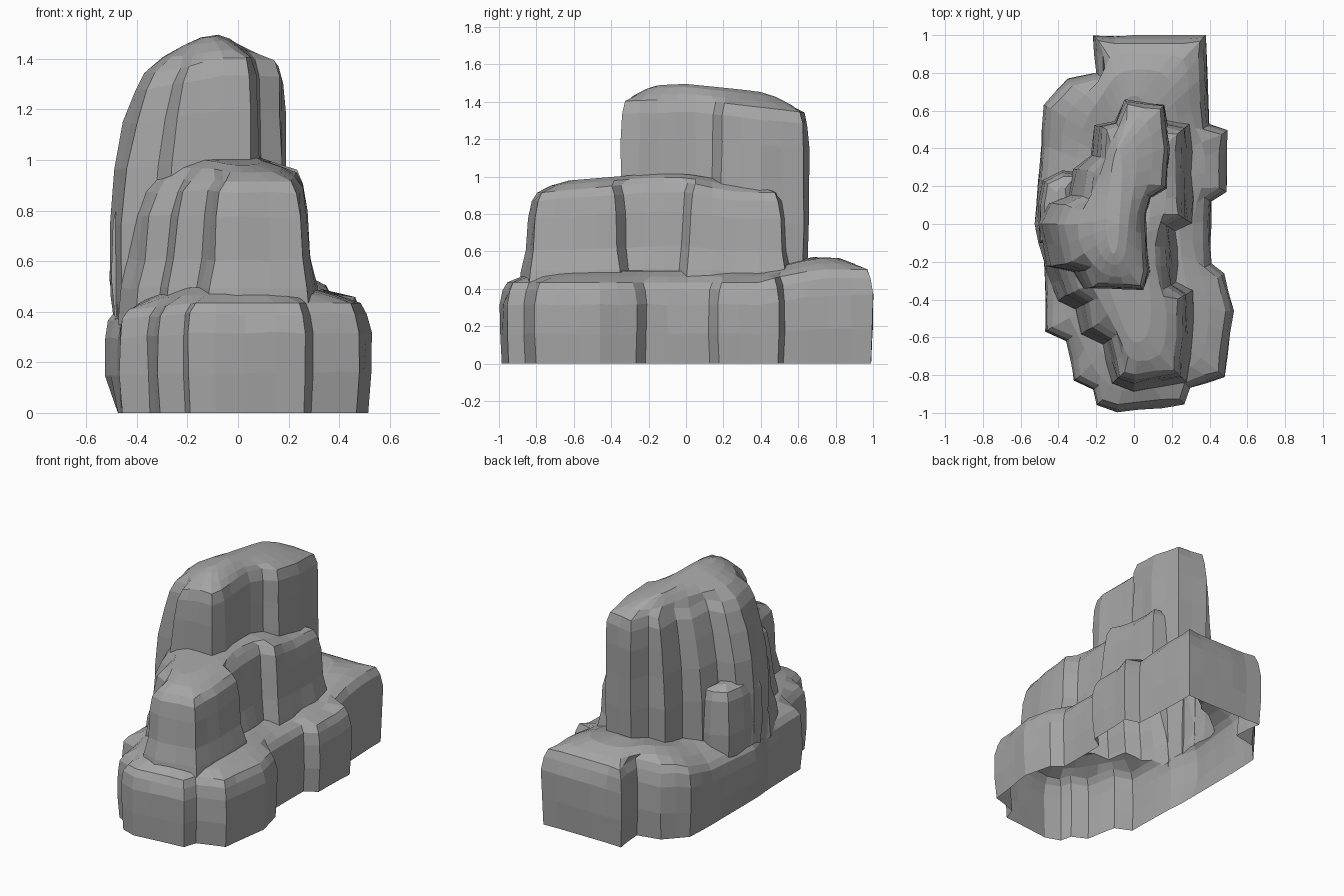
import bpy, bmesh, random
from mathutils import Vector

if "Cube" in bpy.data.objects:
    bpy.data.objects.remove(bpy.data.objects["Cube"])

random.seed(4)
rock = bpy.data.materials.new("grey_rock")
rock.diffuse_color = (0.38, 0.38, 0.38, 1)
rock.use_nodes = True
rock.node_tree.nodes["Principled BSDF"].inputs["Base Color"].default_value = rock.diffuse_color


def refine(pts, step=0.11):
    """Split long outline edges so walls carry several facets."""
    out = []
    for i, p in enumerate(pts):
        a, b = Vector(p), Vector(pts[(i + 1) % len(pts)])
        n = max(1, round((b - a).length / step))
        out += [a.lerp(b, k / n) for k in range(n)]
    return out


def normals(pts):
    res = []
    for i, p in enumerate(pts):
        d1 = (p - pts[i - 1]).normalized()
        d2 = (pts[(i + 1) % len(pts)] - p).normalized()
        d = (d1 + d2).normalized()
        res.append(Vector((d.y, -d.x)))
    return res


def relax(ring, times):
    """Soften the flutes of a ring as it climbs over the cap."""
    for _ in range(times):
        n = len(ring)
        ring = [ring[i] * 0.5 + (ring[i - 1] + ring[(i + 1) % n]) * 0.25 for i in range(n)]
    return ring


def tier(name, outline, z0, wall, rim, cap, centre, lean=0.0):
    """Loft a fluted wall, then a domed cap.
    wall: (height fraction, outward offset); cap: (pull to spine, rise)."""
    pts = refine(outline)
    nor = normals(pts)
    cx, cy = centre
    bm = bmesh.new()
    rings = []

    def at(p, n, t, off):
        q = p + n * off
        q.x += lean * t ** 3 * min(1, max(0, -p.x - 0.1) / 0.3)
        if t == 0:
            q.x = max(q.x, -0.475)
        return q

    for t, off in wall:
        ring = []
        for p, n in zip(pts, nor):
            wob = random.uniform(-0.005, 0.005) if 0 < t < 1 else 0
            q = at(p, n, t, off + wob)
            z = z0 + t * (rim(p.x, p.y) - z0) + wob
            ring.append(bm.verts.new((q.x, q.y, z)))
        rings.append(ring)
    edge = [at(p, n, 1, wall[-1][1]) for p, n in zip(pts, nor)]
    for k, (s, rise) in enumerate(cap):
        ring = []
        for q in relax(edge, 2 + 3 * k):
            q = q.lerp(Vector((cx, cy + (q.y - cy) * 0.6)), s)
            ring.append(bm.verts.new((q.x, q.y, rim(q.x, q.y) + rise)))
        rings.append(ring)
    for a, b in zip(rings, rings[1:]):
        for i in range(len(a)):
            j = (i + 1) % len(a)
            bm.faces.new((a[i], a[j], b[j], b[i]))
    bm.faces.new(rings[0][::-1])
    top = bm.faces.new(rings[-1])
    bmesh.ops.triangulate(bm, faces=[top])
    bmesh.ops.recalc_face_normals(bm, faces=bm.faces[:])
    me = bpy.data.meshes.new(name)
    bm.to_mesh(me)
    bm.free()
    me.materials.append(rock)
    ob = bpy.data.objects.new(name, me)
    bpy.context.collection.objects.link(ob)
    return ob


def step(v, a, b):
    return min(1, max(0, (v - a) / (b - a)))


# Broad lower ledge
base = tier("rock_formation", [
    (-0.2, -0.96), (-0.09, -1.0), (0.27, -0.96), (0.3, -0.87), (0.48, -0.81),
    (0.53, -0.46), (0.48, -0.26), (0.41, -0.21), (0.41, 0.12), (0.49, 0.17),
    (0.50, 0.50), (0.40, 0.53), (0.38, 1.0), (-0.22, 1.0), (-0.2, 0.8),
    (-0.35, 0.77), (-0.48, 0.63), (-0.5, 0.3), (-0.53, 0.0), (-0.48, -0.2),
    (-0.47, -0.57), (-0.36, -0.62), (-0.32, -0.83), (-0.22, -0.88)],
    0.01, [(0, -0.015), (0.35, -0.003), (0.72, -0.003), (0.9, -0.018), (1, -0.045)],
    lambda x, y: 0.435 + 0.07 * step(y, 0.4, 0.7) - 0.1 * max(0, -x - 0.2) * (1 - step(y, 0.8, 1)),
    [(0.15, 0.03), (0.35, 0.06), (0.7, 0.07)], (-0.03, 0.0))

# Middle shelf
middle = tier("middle_shelf", [
    (-0.09, -0.82), (0.0, -0.85), (0.25, -0.81), (0.28, -0.6), (0.28, -0.37),
    (0.2, -0.32), (0.19, -0.02), (0.28, 0.02), (0.27, 0.51), (0.14, 0.54),
    (-0.1, 0.5), (-0.35, 0.05), (-0.43, -0.22), (-0.37, -0.38),
    (-0.28, -0.43), (-0.25, -0.56), (-0.14, -0.62)],
    0.35, [(0, 0.05), (0.25, 0.03), (0.45, 0.005), (0.75, -0.008), (0.92, -0.025), (1, -0.055)],
    lambda x, y: 0.915 + 0.05 * step(y, -0.8, -0.2) - 0.05 * step(y, 0, 0.3)
    - 0.12 * max(0, -x - 0.1),
    [(0.2, 0.03), (0.5, 0.05), (0.8, 0.05)], (-0.03, -0.1), lean=0.04)

# Leaning upper tower, its back and left running down into the ledge
upper = tier("upper_tower", [
    (-0.28, -0.34), (0.05, -0.35), (0.08, -0.25), (0.06, 0.05), (0.09, 0.14),
    (0.17, 0.19), (0.19, 0.4), (0.16, 0.63), (-0.05, 0.66), (-0.1, 0.54),
    (-0.21, 0.52), (-0.23, 0.36), (-0.33, 0.29), (-0.36, 0.15), (-0.47, 0.11),
    (-0.52, 0.0), (-0.47, -0.22), (-0.34, -0.25)],
    0.25, [(0, 0.0), (0.2, -0.012), (0.45, 0.0), (0.65, 0.0), (0.82, -0.003), (0.94, -0.01), (1, -0.03)],
    lambda x, y: 1.415 + 0.15 * min(0, x + 0.05) - 0.11 * max(0, y) - 0.03 * max(0, -y),
    [(0.2, 0.03), (0.5, 0.065), (0.8, 0.085)], (-0.11, 0.1), lean=0.12)

# Left flank shoulder, flush with the ledge wall below it
shoulder = tier("left_shoulder", [
    (-0.5, -0.1), (-0.3, -0.1), (-0.29, 0.27), (-0.38, 0.28), (-0.48, 0.23), (-0.505, 0.1)],
    0.25, [(0, -0.01), (0.5, 0), (0.9, -0.01), (1, -0.03)],
    lambda x, y: 0.81, [(0.5, 0.03)], (-0.39, 0.1))

# Fuse into one shell
bpy.context.view_layer.objects.active = base
for part in (middle, upper, shoulder):
    m = base.modifiers.new("union", 'BOOLEAN')
    m.operation = 'UNION'
    m.solver = 'EXACT'
    m.use_self = True
    m.object = part
    bpy.ops.object.modifier_apply(modifier=m.name)
    bpy.data.objects.remove(part)

# Open underside
bm = bmesh.new()
bm.from_mesh(base.data)
under = [f for f in bm.faces if all(v.co.z < 0.015 for v in f.verts)]
bmesh.ops.delete(bm, geom=under, context='FACES')
for v in bm.verts:
    if v.co.z < 0.015:
        v.co.z = 0.0
bm.to_mesh(base.data)
bm.free()
